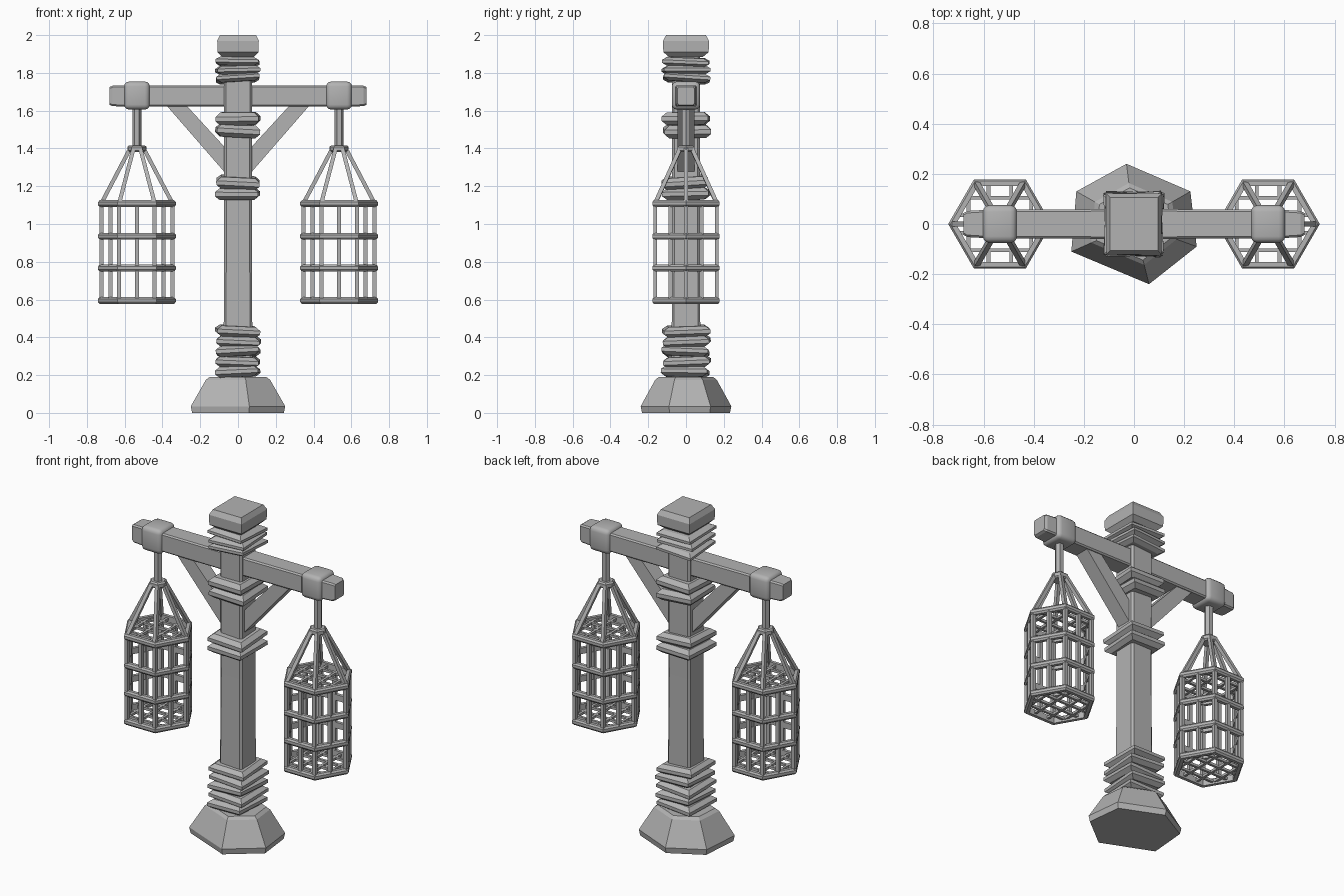
import bpy, bmesh, math, random
from mathutils import Vector, Matrix

random.seed(4)
if "Cube" in bpy.data.objects:
    bpy.data.objects.remove(bpy.data.objects["Cube"])

grey = bpy.data.materials.new("weathered_grey")
grey.use_nodes = True
COLOUR = (0.45, 0.45, 0.45, 1)
grey.diffuse_color = COLOUR
grey.node_tree.nodes["Principled BSDF"].inputs["Base Color"].default_value = COLOUR


def finish(name, bm):
    bmesh.ops.recalc_face_normals(bm, faces=bm.faces)
    mesh = bpy.data.meshes.new(name)
    bm.to_mesh(mesh)
    bm.free()
    mesh.materials.append(grey)
    obj = bpy.data.objects.new(name, mesh)
    bpy.context.collection.objects.link(obj)
    return obj


def loft(bm, loops, closed=False):
    """Skin a stack of point loops, capped unless the stack closes on itself."""
    rows = [[bm.verts.new(p) for p in loop] for loop in loops]
    pairs = list(zip(rows, rows[1:]))
    if closed:
        pairs.append((rows[-1], rows[0]))
    else:
        bm.faces.new(rows[0])
        bm.faces.new(rows[-1])
    for a, b in pairs:
        for i in range(len(a)):
            j = (i + 1) % len(a)
            bm.faces.new((a[i], a[j], b[j], b[i]))


def strut(bm, start, end, width, depth=None, sides=4):
    """Straight bar between two points; depth is its size along y if flat-lying."""
    a, b = Vector(start), Vector(end)
    d = (b - a).normalized()
    side = Vector((0, 1, 0)) if abs(d.y) < 0.9 else Vector((1, 0, 0))
    side = (side - d * side.dot(d)).normalized()
    up = d.cross(side)
    depth = depth or width
    k = 0.5 / math.cos(math.pi / sides)
    ring = []
    for i in range(sides):
        t = 2 * math.pi * (i + 0.5) / sides
        ring.append(side * depth * k * math.cos(t) + up * width * k * math.sin(t))
    loft(bm, [[a + r for r in ring], [b + r for r in ring]])


def rect(x, y, z, cut=0.0):
    """Rectangle at height z, corners optionally clipped."""
    if not cut:
        return [(-x, -y, z), (x, -y, z), (x, y, z), (-x, y, z)]
    return [(-x + cut, -y, z), (x - cut, -y, z), (x, -y + cut, z), (x, y - cut, z),
            (x - cut, y, z), (-x + cut, y, z), (-x, y - cut, z), (-x, -y + cut, z)]


def hexagon(cx, r, z):
    return [(cx + r * math.cos(i * math.pi / 3), r * math.sin(i * math.pi / 3), z)
            for i in range(6)]


# Rough stone foot
bm = bmesh.new()
foot = [(-0.25, -0.11), (0.06, -0.24), (0.25, -0.09), (0.225, 0.13), (-0.03, 0.24), (-0.23, 0.13)]
loft(bm, [[(x * s, y * s, z) for x, y in foot]
          for s, z in ((0.97, 0), (1, 0.035), (0.68, 0.175), (0.6, 0.19))])
finish("stone_foot", bm)

# Post
bm = bmesh.new()
loft(bm, [rect(0.077, 0.077, 0.15, 0.012), rect(0.073, 0.073, 1.0, 0.012),
          rect(0.075, 0.075, 1.9, 0.012)])
finish("post", bm)

# Post cap
bm = bmesh.new()
loft(bm, [rect(0.083, 0.09, 1.885), rect(0.108, 0.12, 1.91),
          rect(0.11, 0.122, 1.97), rect(0.095, 0.105, 2.0)])
finish("post_cap", bm)

# Rope wraps, each turn a slightly tilted square band
for name, low, high, turns in (("foot_wrap", 0.19, 0.46, 5), ("brace_wrap", 1.13, 1.25, 2),
                               ("beam_wrap", 1.46, 1.59, 2), ("cap_wrap", 1.75, 1.88, 3)):
    bm = bmesh.new()
    step = (high - low) / turns
    for n in range(turns):
        h = step * 0.52
        tilt = (Matrix.Translation((random.uniform(-.004, .004), random.uniform(-.006, .006),
                                    low + step * (n + 0.5)))
                @ Matrix.Rotation(random.uniform(-.07, .07), 4, 'X')
                @ Matrix.Rotation(random.uniform(-.07, .07), 4, 'Y')
                @ Matrix.Rotation(random.uniform(-.06, .06), 4, 'Z'))
        profile = ((0.09, -h), (0.114, -h * 0.35), (0.114, h * 0.35), (0.09, h))
        loft(bm, [[tilt @ Vector(p) for p in rect(r, r * 1.08, z)] for r, z in profile])
    finish(name, bm)

# Cross beam with hewn ends
bm = bmesh.new()
beam = [(-0.68, 0.044, 0.047), (-0.665, 0.052, 0.054), (-0.6, 0.056, 0.056), (0, 0.06, 0.056),
        (0.6, 0.056, 0.056), (0.665, 0.052, 0.054), (0.68, 0.044, 0.047)]
loft(bm, [[(x, py, 1.678 + px) for px, py, _ in rect(hz, hy, 0, 0.008)] for x, hy, hz in beam])
finish("cross_beam", bm)

for s, side in ((1, "left"), (-1, "right")):
    cx = 0.535 * s

    # Diagonal brace
    bm = bmesh.new()
    quad = ((0.05, 1.25), (0.385, 1.635), (0.28, 1.635), (0.05, 1.385))
    loft(bm, [[(x * s, y, z) for x, z in quad] for y in (-0.045, 0.045)])
    finish(side + "_brace", bm)

    # Rounded strap round the beam
    bm = bmesh.new()
    bmesh.ops.create_cube(bm, size=1)
    bmesh.ops.transform(bm, verts=bm.verts, matrix=Matrix.Translation((cx, 0, 1.68))
                        @ Matrix.Diagonal((0.136, 0.15, 0.148, 1)))
    bmesh.ops.bevel(bm, geom=bm.edges[:], offset=0.026, segments=3, profile=0.5,
                    affect='EDGES')
    strap = finish(side + "_strap", bm)
    bpy.ops.object.select_all(action='DESELECT')
    strap.select_set(True)
    bpy.context.view_layer.objects.active = strap
    bpy.ops.object.shade_smooth_by_angle(angle=math.radians(40))

    # Hanging rod and collar
    bm = bmesh.new()
    strut(bm, (cx, 0, 1.39), (cx, 0, 1.63), 0.042, sides=6)
    loft(bm, [hexagon(cx, r, z) for r, z in
              ((0.042, 1.38), (0.051, 1.388), (0.051, 1.408), (0.042, 1.416))])
    finish(side + "_hanger", bm)

    # Cage hoops
    bm = bmesh.new()
    for z in (0.595, 0.767, 0.935, 1.108):
        loft(bm, [hexagon(cx, r, z + dz) for r, dz in
                  ((0.175, -0.018), (0.197, -0.018), (0.206, -0.008), (0.206, 0.008),
                   (0.197, 0.018), (0.175, 0.018))], closed=True)
    finish(side + "_cage_hoops", bm)

    # Upright bars at corners and face middles, roof bars to the collar
    bm = bmesh.new()
    corners = [Vector(p) for p in hexagon(cx, 0.188, 0)]
    for i, c in enumerate(corners):
        for p in (c, (c + corners[(i + 1) % 6]) / 2):
            strut(bm, (p.x, p.y, 0.59), (p.x, p.y, 1.11), 0.021)
        top = Vector((cx, 0, 0)) + (c - Vector((cx, 0, 0))) * 0.19
        strut(bm, (c.x, c.y, 1.11), (top.x, top.y, 1.4), 0.021)
    finish(side + "_cage_bars", bm)

    # Lattice at floor and roof of the cage
    bm = bmesh.new()
    for z in (0.595, 1.108):
        for o in (-0.125, -0.045, 0.045, 0.125):
            reach = min(0.163, (0.188 - abs(o)) * math.sqrt(3))
            strut(bm, (cx + o, -reach, z), (cx + o, reach, z), 0.015)
        for o in (-0.105, -0.035, 0.035, 0.105):
            reach = 0.188 - abs(o) / math.sqrt(3)
            strut(bm, (cx - reach, o, z), (cx + reach, o, z), 0.015)
    finish(side + "_cage_lattice", bm)
